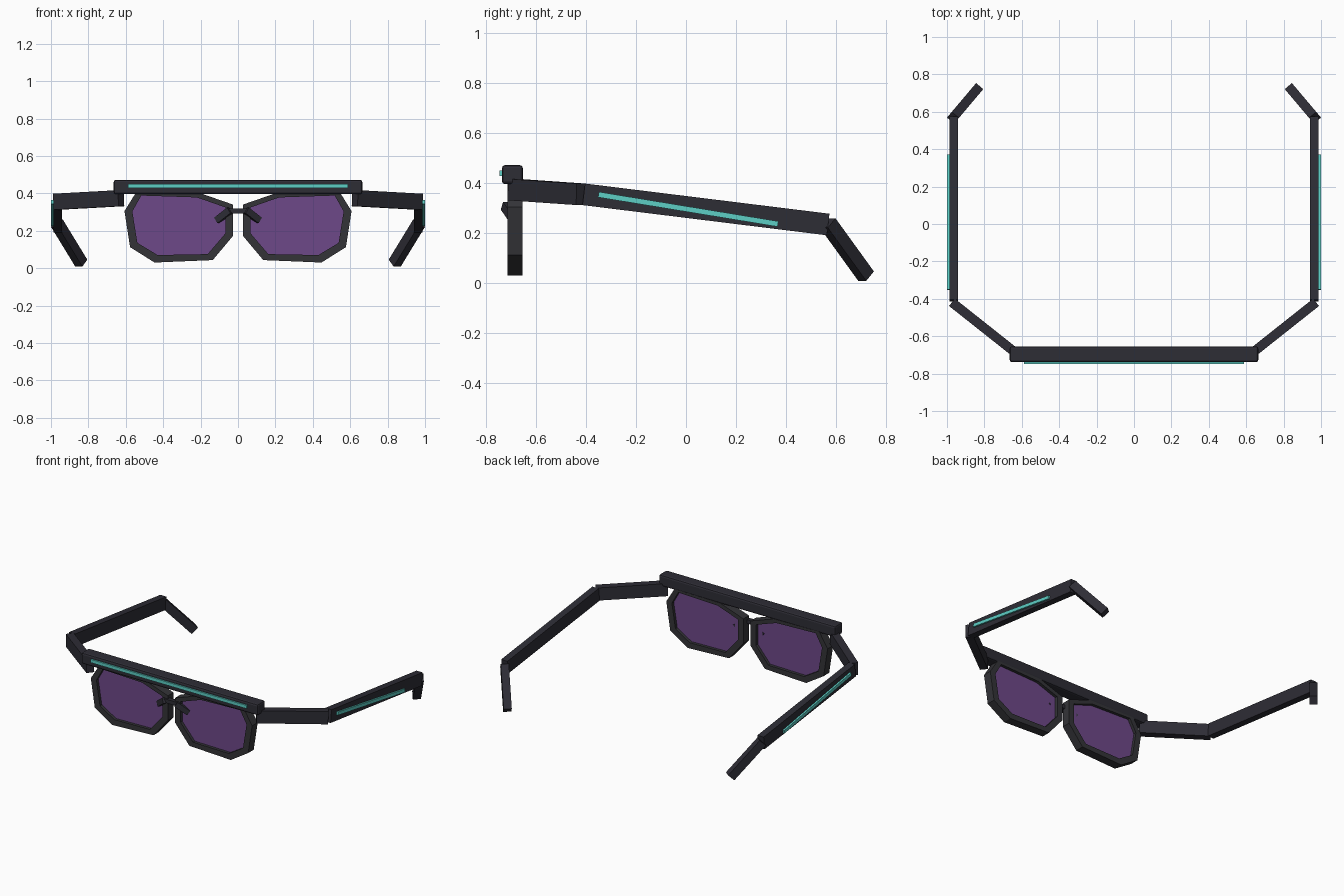
import bpy, bmesh
from mathutils import Vector, Matrix

cube = bpy.data.objects.get("Cube")
if cube:
    bpy.data.objects.remove(cube)


def material(name, rgb):
    m = bpy.data.materials.new(name)
    m.use_nodes = True
    m.diffuse_color = (*rgb, 1)
    m.node_tree.nodes["Principled BSDF"].inputs["Base Color"].default_value = (*rgb, 1)
    return m


DARK = material("dark plastic", (0.027, 0.026, 0.036))
GREY = material("rim charcoal", (0.034, 0.034, 0.039))
PURPLE = material("purple lens", (0.155, 0.066, 0.25))
TEAL = material("teal strip", (0.11, 0.62, 0.56))


def finish(bm, name, mat, bevel=0, mirror=True):
    bmesh.ops.recalc_face_normals(bm, faces=bm.faces)
    mesh = bpy.data.meshes.new(name)
    bm.to_mesh(mesh)
    bm.free()
    mesh.materials.append(mat)
    obj = bpy.data.objects.new(name, mesh)
    bpy.context.collection.objects.link(obj)
    if bevel:
        mod = obj.modifiers.new("Bevel", "BEVEL")
        mod.width = bevel
        mod.segments = 2
    if mirror:
        mod = obj.modifiers.new("Mirror", "MIRROR")
        mod.use_mirror_merge = False
    return obj


def beam(name, start, end, width, height, mat, bevel=0, mirror=True):
    """Box running from start to end, width measured level, height across it."""
    a, b = Vector(start), Vector(end)
    along = (b - a).normalized()
    side = along.cross(Vector((0, 0, 1))).normalized()
    up = side.cross(along)
    turn = Matrix((along, side, up)).transposed().to_4x4()
    size = Matrix.Diagonal(((b - a).length, width, height, 1))
    bm = bmesh.new()
    bmesh.ops.create_cube(bm, size=1, matrix=Matrix.Translation((a + b) / 2) @ turn @ size)
    return finish(bm, name, mat, bevel, mirror)


# Brow bar with its light strip
beam("brow_bar", (-0.665, -0.696, 0.434), (0.665, -0.696, 0.434), 0.084, 0.076, DARK, 0.012, False)
beam("brow_strip", (-0.587, -0.74, 0.44), (0.587, -0.74, 0.44), 0.016, 0.022, TEAL, 0, False)

# Lens rims and lenses
outer = [(0.027, 0.34), (0.2, 0.4), (0.545, 0.405), (0.607, 0.305),
         (0.577, 0.112), (0.446, 0.03), (0.135, 0.043), (0.027, 0.172)]
inner = [(0.068, 0.325), (0.22, 0.378), (0.517, 0.388), (0.565, 0.303),
         (0.538, 0.135), (0.43, 0.07), (0.162, 0.075), (0.068, 0.185)]
FRONT, BACK = -0.715, -0.655

bm = bmesh.new()
loops = [[bm.verts.new((x, y, z)) for x, z in ring]
         for ring, y in ((outer, FRONT), (inner, FRONT), (inner, BACK), (outer, BACK))]
n = len(outer)
for k in range(4):
    p, q = loops[k], loops[(k + 1) % 4]
    for i in range(n):
        j = (i + 1) % n
        bm.faces.new((p[i], p[j], q[j], q[i]))
finish(bm, "lens_rims", GREY)

bm = bmesh.new()
face = bm.faces.new([bm.verts.new((x, -0.695, z)) for x, z in inner])
ext = bmesh.ops.extrude_face_region(bm, geom=[face])
bmesh.ops.translate(bm, vec=(0, 0.02, 0),
                    verts=[v for v in ext["geom"] if isinstance(v, bmesh.types.BMVert)])
finish(bm, "lenses", PURPLE)

# Nose bridge and pads
beam("nose_bridge", (-0.05, -0.71, 0.306), (0.05, -0.71, 0.306), 0.03, 0.026, DARK, 0, False)
beam("nose_pads", (0.043, -0.725, 0.309), (0.112, -0.688, 0.255), 0.03, 0.036, DARK)

# Side arms: hinge piece, temple, ear hook
beam("hinge_arms", (0.625, -0.695, 0.374), (0.972, -0.42, 0.355), 0.05, 0.086, DARK)
beam("temples", (0.964, -0.41, 0.355), (0.964, 0.57, 0.234), 0.047, 0.087, DARK)
beam("ear_hooks", (0.968, 0.568, 0.24), (0.838, 0.722, 0.027), 0.05, 0.055, DARK)
beam("temple_strips", (0.99, -0.351, 0.354), (0.99, 0.369, 0.236), 0.018, 0.022, TEAL)
